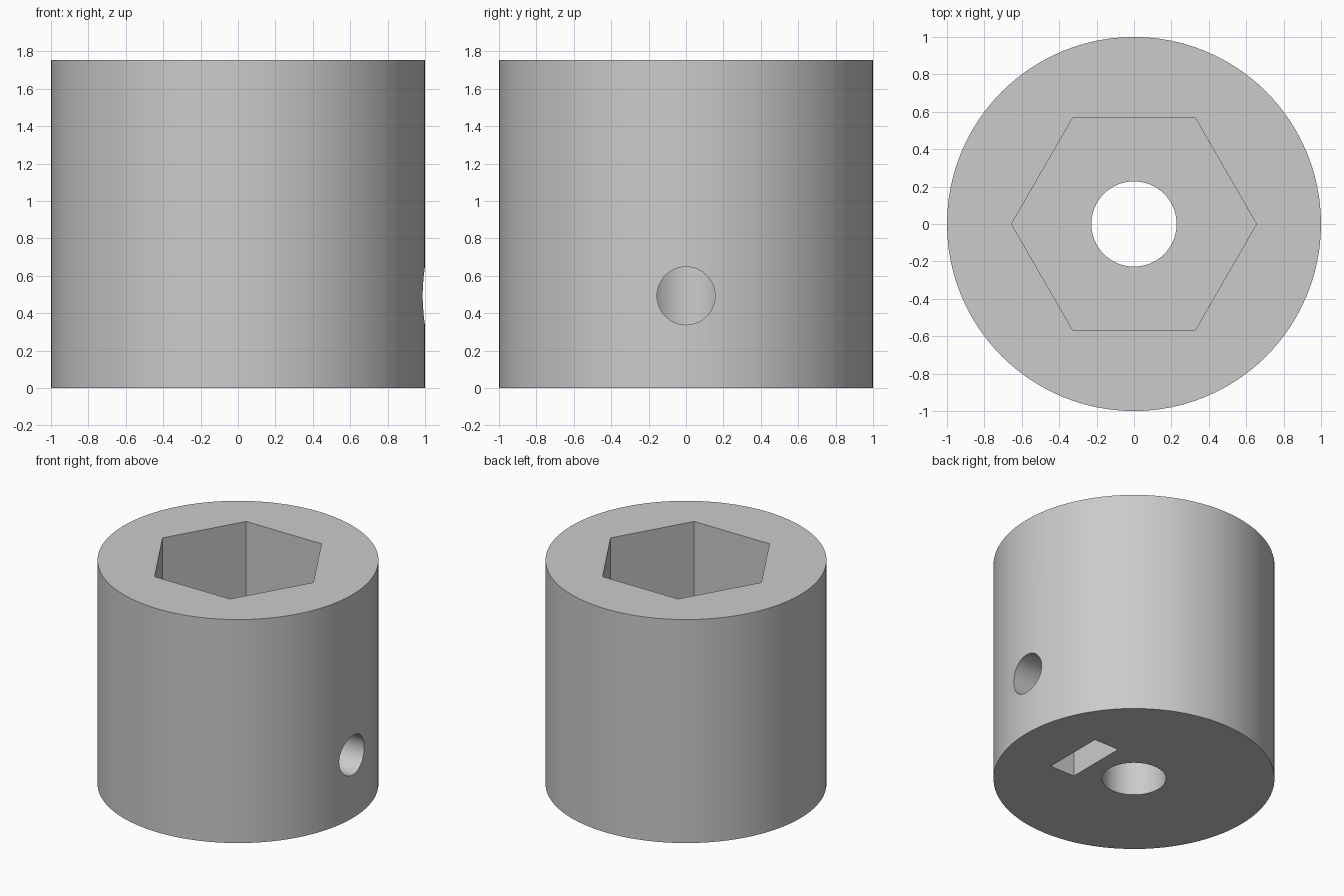
import bpy, bmesh
from math import cos, sin, tan, tau, pi
from mathutils import Matrix

HEIGHT, RADIUS = 1.755, 1.0
SCREW_Z, SCREW_R = 0.493, 0.155
NUT_HALF = 0.245                     # half the nut's width across flats
POCKET_FLOOR, POCKET_R = 1.17, 0.655

cube = bpy.data.objects.get("Cube")
if cube:
    bpy.data.objects.remove(cube, do_unlink=True)


def ring(radius, count):
    return [(radius * cos(tau * i / count), radius * sin(tau * i / count))
            for i in range(count)]


def prism(name, outline, start, end, matrix=Matrix()):
    """Extrude a flat outline along local z from start to end."""
    bm = bmesh.new()
    face = bm.faces.new([bm.verts.new((x, y, start)) for x, y in outline])
    top = bmesh.ops.extrude_face_region(bm, geom=[face])["geom"]
    moved = [v for v in top if isinstance(v, bmesh.types.BMVert)]
    bmesh.ops.translate(bm, verts=moved, vec=(0, 0, end - start))
    bmesh.ops.transform(bm, matrix=matrix, verts=bm.verts)
    bmesh.ops.recalc_face_normals(bm, faces=bm.faces)
    mesh = bpy.data.meshes.new(name)
    bm.to_mesh(mesh)
    bm.free()
    obj = bpy.data.objects.new(name, mesh)
    bpy.context.collection.objects.link(obj)
    return obj


# Solid round hub
hub = prism("hub", ring(RADIUS, 96), 0, HEIGHT)

# Local z runs along world x, local x along world y, local y up
sideways = Matrix(((0, 0, 1, 0), (1, 0, 0, 0), (0, 1, 0, 0), (0, 0, 0, 1)))

# Nut slot: open below, ending in a point like the nut it holds
shoulder = SCREW_Z + NUT_HALF * tan(pi / 6)
peak = SCREW_Z + NUT_HALF / cos(pi / 6)
slot = [(-NUT_HALF, -0.1), (NUT_HALF, -0.1), (NUT_HALF, shoulder),
        (0, peak), (-NUT_HALF, shoulder)]

cutters = [
    prism("shaft_bore", ring(0.228, 64), -0.1, HEIGHT + 0.1),
    prism("hex_pocket", ring(POCKET_R, 6), POCKET_FLOOR, HEIGHT + 0.1),
    prism("nut_slot", slot, 0.354, 0.568, sideways),
    prism("screw_hole", ring(SCREW_R, 48), 0.1, 1.2,
          Matrix.Translation((0, 0, SCREW_Z)) @ sideways),
]

# Cut each opening out of the hub
bpy.context.view_layer.objects.active = hub
for cutter in cutters:
    cutter.hide_render = True
    mod = hub.modifiers.new(cutter.name, "BOOLEAN")
    mod.operation = "DIFFERENCE"
    mod.solver = "EXACT"
    mod.object = cutter
    bpy.ops.object.modifier_apply(modifier=mod.name)
    bpy.data.objects.remove(cutter, do_unlink=True)

# Plain grey plastic
grey = bpy.data.materials.new("grey_plastic")
grey.use_nodes = True
colour = (0.6, 0.6, 0.6, 1)
grey.diffuse_color = colour
grey.node_tree.nodes["Principled BSDF"].inputs["Base Color"].default_value = colour
hub.data.materials.clear()
hub.data.materials.append(grey)

bpy.ops.object.select_all(action="DESELECT")
hub.select_set(True)
bpy.ops.object.shade_smooth_by_angle(angle=pi / 6)
